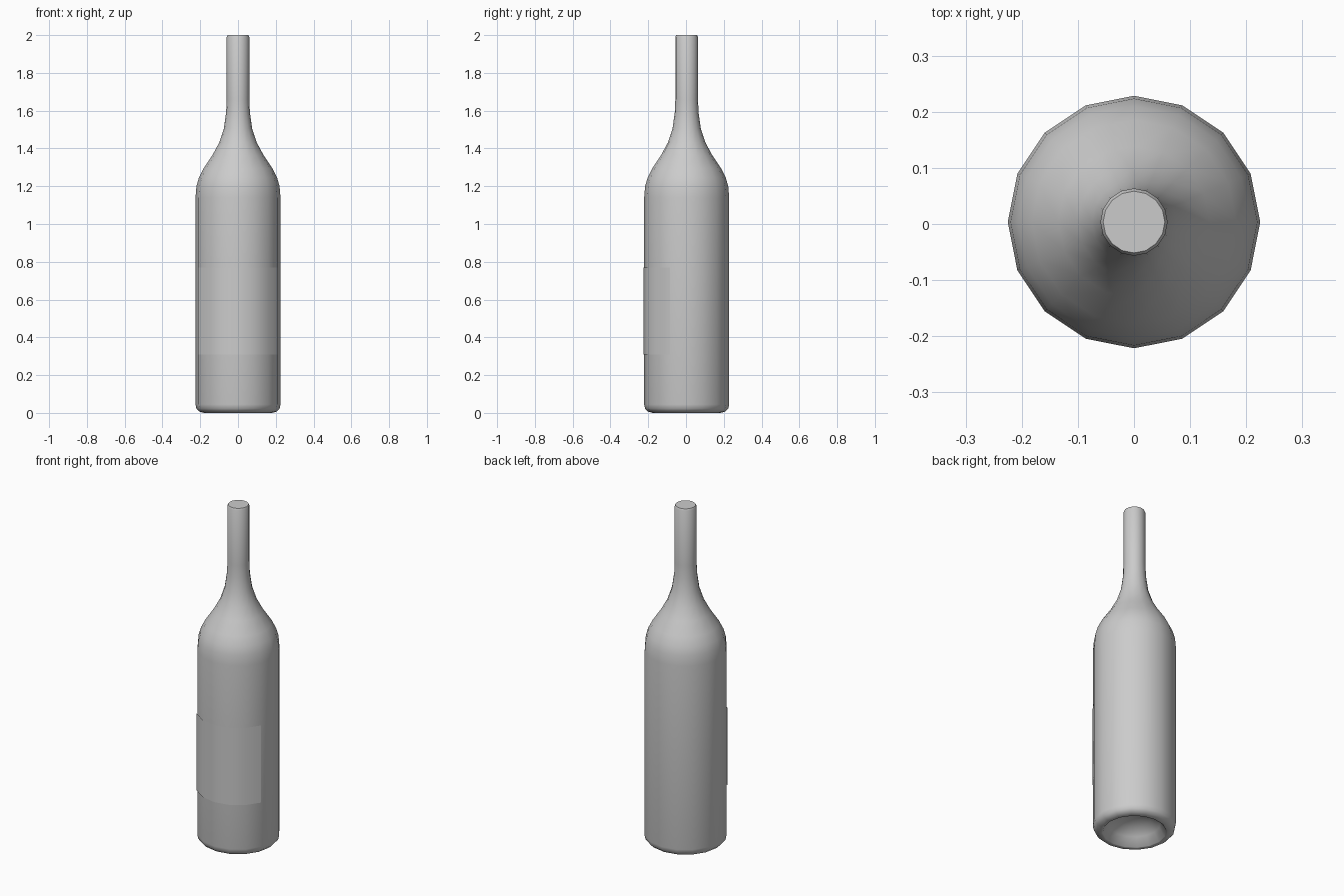
import bpy
import bmesh
from math import sin, cos, pi, radians

SIDES = 16
CENTRE_Y = 0.0035

cube = bpy.data.objects.get("Cube")
if cube:
    bpy.data.objects.remove(cube, do_unlink=True)


def make_material(name, colour):
    mat = bpy.data.materials.new(name)
    mat.use_nodes = True
    mat.diffuse_color = colour
    mat.node_tree.nodes["Principled BSDF"].inputs["Base Color"].default_value = colour
    return mat


def lathe(name, profile, mat, start, steps, sharp_angle, closed):
    """Sweep (radius, height) points around the upright axis."""
    bm = bmesh.new()
    columns = []
    for i in range(steps if closed else steps + 1):
        a = start + i * 2 * pi / SIDES
        columns.append([bm.verts.new((r * cos(a), r * sin(a), z)) for r, z in profile])
    for i in range(steps):
        left, right = columns[i], columns[(i + 1) % len(columns)]
        for j in range(len(profile) - 1):
            bm.faces.new((left[j], right[j], right[j + 1], left[j + 1]))
    if closed:
        # Close the mouth and the tip of the hollow base
        bm.faces.new([c[-1] for c in columns])
        bm.faces.new([c[0] for c in reversed(columns)])
    mesh = bpy.data.meshes.new(name)
    bm.to_mesh(mesh)
    bm.free()
    mesh.materials.append(mat)
    obj = bpy.data.objects.new(name, mesh)
    obj.location.y = CENTRE_Y
    bpy.context.collection.objects.link(obj)
    bpy.ops.object.select_all(action="DESELECT")
    obj.select_set(True)
    bpy.context.view_layer.objects.active = obj
    bpy.ops.object.shade_smooth_by_angle(angle=radians(sharp_angle))
    return obj


grey = make_material("grey", (0.6, 0.6, 0.6, 1))

# Bottle: hollow base, rounded foot, straight body, shoulder, neck and mouth
bottle_profile = [
    (0.03, 0.1), (0.09, 0.085), (0.14, 0.05), (0.172, 0.002),
    (0.18, 0.0), (0.205, 0.007), (0.22, 0.022), (0.225, 0.045),
    (0.225, 1.14), (0.22, 1.2), (0.207, 1.245), (0.182, 1.295),
    (0.135, 1.365), (0.1, 1.43), (0.075, 1.505), (0.063, 1.59),
    (0.06, 1.66), (0.06, 1.99), (0.055, 2.0),
]
lathe("bottle", bottle_profile, grey, 0, SIDES, 50, True)

# Label: thin sheet wrapped around the front six sides
lathe("label", [(0.2285, 0.31), (0.2285, 0.77)], grey,
      -pi / 2 - 3 * 2 * pi / SIDES, 6, 50, False)
